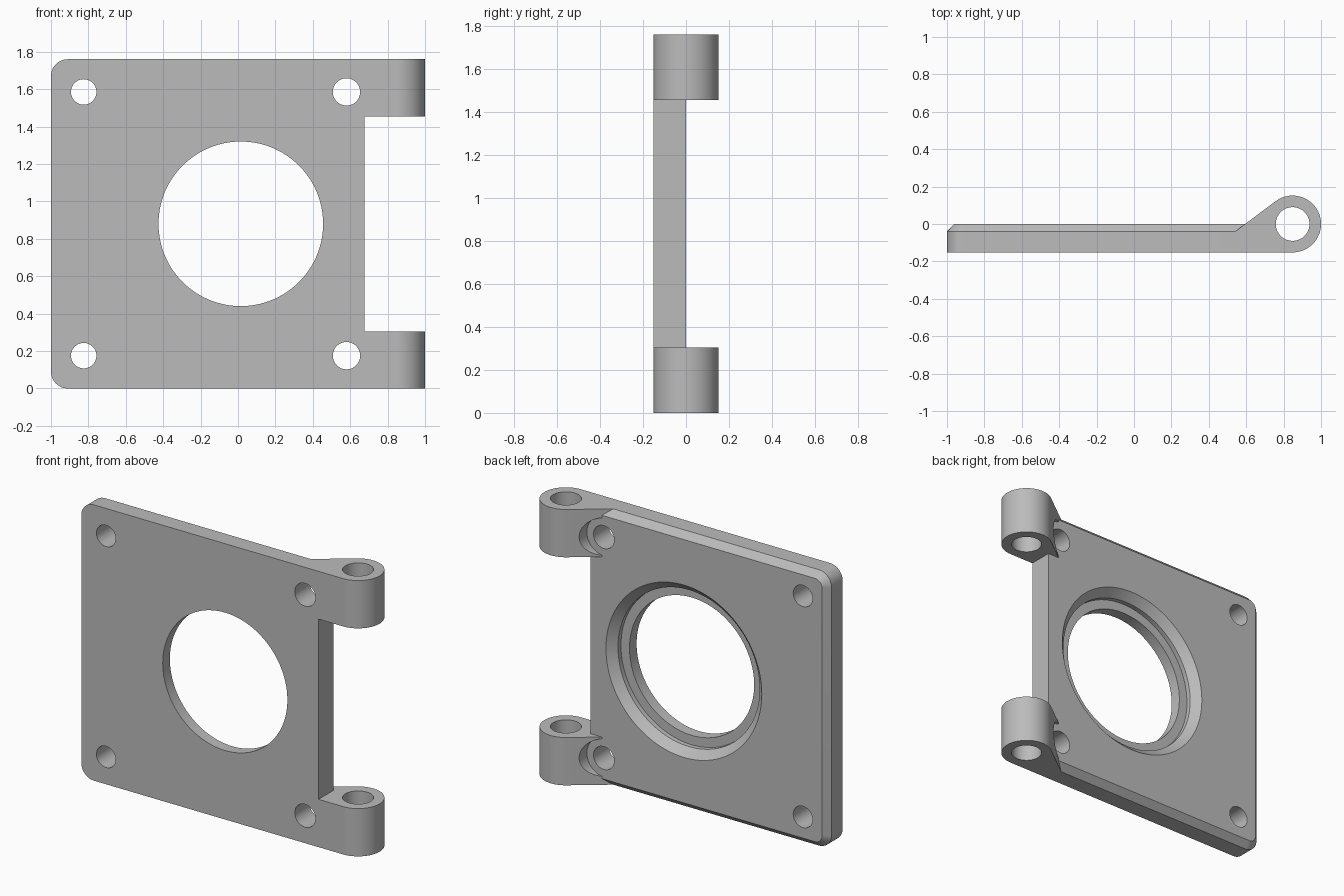
import bpy, bmesh
from math import sin, cos, pi, radians

cube = bpy.data.objects.get("Cube")
if cube:
    bpy.data.objects.remove(cube)

H = 1.76             # overall height
FRONT = -0.152       # front face, also the barrel radius
EDGE = 0.675         # notched side of the plate
BARREL_X, BARREL_R = 0.848, 0.152
ARM_H = 0.305
CHAMFER = 0.04

grey = bpy.data.materials.new("light_grey")
grey.use_nodes = True
grey.diffuse_color = (0.5, 0.5, 0.5, 1)
grey.node_tree.nodes["Principled BSDF"].inputs["Base Color"].default_value = (0.5, 0.5, 0.5, 1)


def loft(name, rings):
    """Closed solid running through matching rings of points."""
    bm = bmesh.new()
    loops = [[bm.verts.new(p) for p in ring] for ring in rings]
    n = len(loops[0])
    for a, b in zip(loops, loops[1:]):
        for i in range(n):
            j = (i + 1) % n
            bm.faces.new((a[i], a[j], b[j], b[i]))
    bm.faces.new(loops[0])
    bm.faces.new(loops[-1])
    bmesh.ops.recalc_face_normals(bm, faces=bm.faces)
    mesh = bpy.data.meshes.new(name)
    bm.to_mesh(mesh)
    bm.free()
    mesh.materials.append(grey)
    obj = bpy.data.objects.new(name, mesh)
    bpy.context.collection.objects.link(obj)
    return obj


def arc(cx, cy, r, start, end, steps):
    angles = [radians(start + (end - start) * i / steps) for i in range(steps + 1)]
    return [(cx + r * cos(a), cy + r * sin(a)) for a in angles]


def bore(name, x, z, steps, sides=64):
    """Round cutter along y, given as (radius, y) steps."""
    return loft(name, [[(px, y, pz) for px, pz in arc(x, z, r, 0, 360, sides)[:-1]]
                       for r, y in steps])


def combine(target, tool, operation):
    mod = target.modifiers.new(operation.lower(), "BOOLEAN")
    mod.operation, mod.solver, mod.object = operation, "EXACT", tool
    bpy.context.view_layer.objects.active = target
    bpy.ops.object.modifier_apply(modifier=mod.name)
    bpy.data.objects.remove(tool)


def plate_ring(y, inset):
    r = 0.09 - inset
    x, lo, hi = -1 + inset, inset, H - inset
    pts = arc(x + r, hi - r, r, 90, 180, 12) + arc(x + r, lo + r, r, 180, 270, 12)
    pts += [(EDGE, lo), (EDGE, hi)]
    return [(px, y, pz) for px, pz in pts]


# Plate with rounded outer corners and a chamfered back rim
plate = loft("hinge_plate", [plate_ring(FRONT, 0), plate_ring(-CHAMFER, 0),
                             plate_ring(0, CHAMFER)])

# Hinge arms: ramp running tangent into a round barrel
tangent = 126.87
barrel = arc(BARREL_X, 0, BARREL_R, -90, tangent, 56)
ramp_x = barrel[-1][0] - (barrel[-1][1] + CHAMFER) / 0.75
profile = [(ramp_x, -CHAMFER), (ramp_x, FRONT)] + barrel
for z in (0, H - ARM_H):
    arm = loft("hinge_arm", [[(x, y, h) for x, y in profile] for h in (z, z + ARM_H)])
    # Clearance for the screw head, cut into the ramp
    middle = 0.175 if z == 0 else H - 0.175
    combine(arm, bore("head_clearance", 0.58, middle, [(0.12, 0), (0.12, 0.3)]), "DIFFERENCE")
    combine(plate, arm, "UNION")

# Pin hole through both barrels
pin = [[(x, y, z) for x, y in arc(BARREL_X, 0, 0.09, 0, 360, 64)[:-1]] for z in (-0.1, H + 0.1)]
combine(plate, loft("pin_hole", pin), "DIFFERENCE")

# Screw holes
for x, r in ((-0.825, 0.068), (0.58, 0.073)):
    for z in (0.175, H - 0.175):
        combine(plate, bore("screw_hole", x, z, [(r, -0.3), (r, 0.3)], 48), "DIFFERENCE")

# Central opening, stepped and countersunk from the back
steps = [(0.44, -0.3), (0.44, -0.08), (0.5, -0.08), (0.5, -0.05), (0.55, 0), (0.55, 0.1)]
combine(plate, bore("centre_opening", 0.015, H / 2, steps, 128), "DIFFERENCE")

# Smooth the round walls, keep the edges crisp
bpy.ops.object.select_all(action="DESELECT")
plate.select_set(True)
bpy.context.view_layer.objects.active = plate
bpy.ops.object.shade_smooth_by_angle(angle=radians(25))
